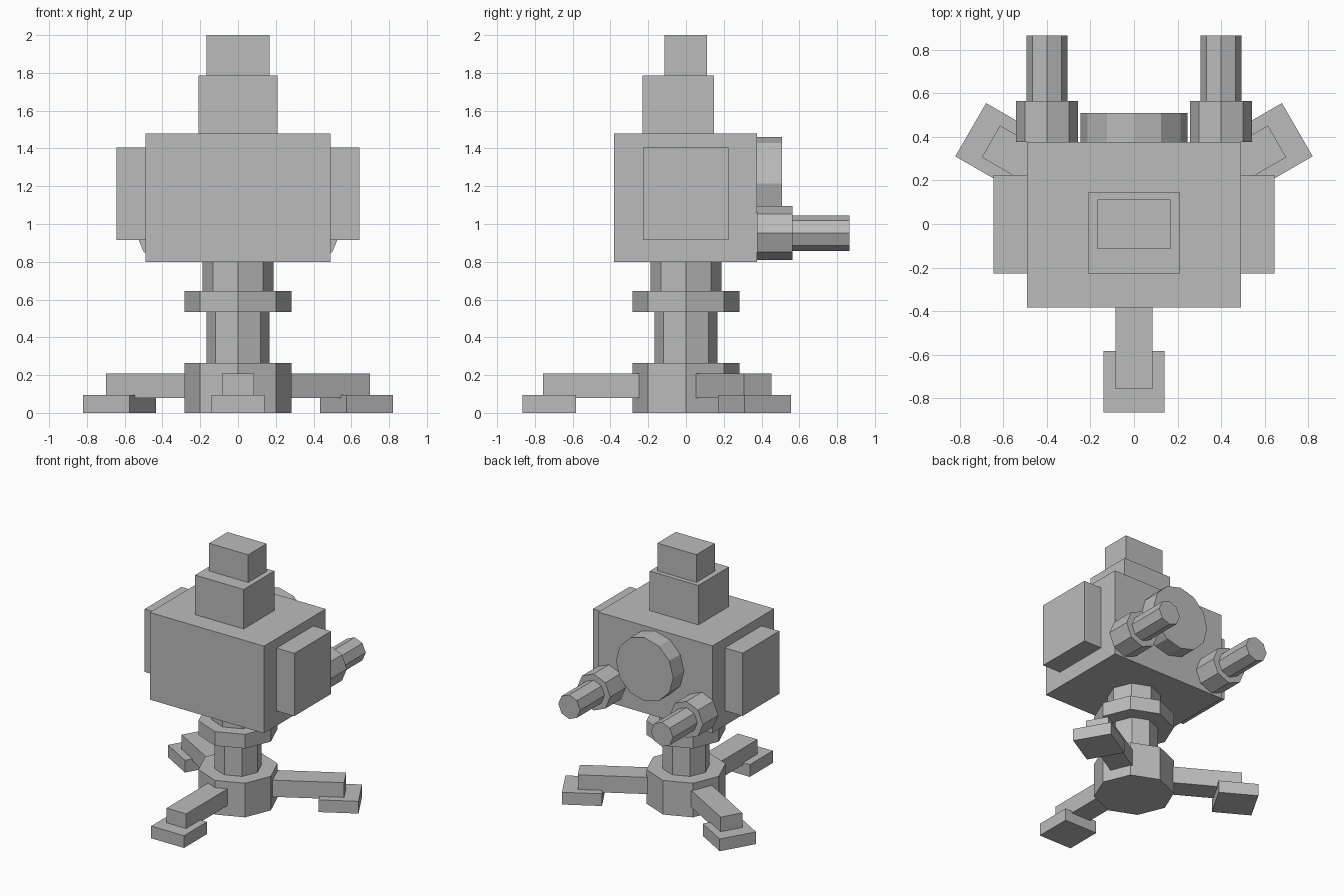
import bpy, math
from mathutils import Matrix, Vector

if "Cube" in bpy.data.objects:
    bpy.data.objects.remove(bpy.data.objects["Cube"])

grey = bpy.data.materials.new("plain grey")
grey.diffuse_color = (0.5, 0.5, 0.5, 1)
grey.use_nodes = True
grey.node_tree.nodes["Principled BSDF"].inputs["Base Color"].default_value = grey.diffuse_color


def finish(name):
    ob = bpy.context.object
    ob.name = name
    ob.data.name = name
    ob.data.materials.append(grey)
    return ob


def box(name, x, y, z, turn=0.0):
    """Box from (min, max) ranges, turned about the z axis through the origin."""
    bpy.ops.mesh.primitive_cube_add(size=1)
    ob = finish(name)
    size = Vector((x[1] - x[0], y[1] - y[0], z[1] - z[0]))
    mid = Vector((x[0] + x[1], y[0] + y[1], z[0] + z[1])) / 2
    ob.data.transform(Matrix.Rotation(turn, 4, 'Z') @ Matrix.Translation(mid)
                      @ Matrix.Diagonal(size.to_4d()))
    return ob


def prism(name, r, a, b, sides=8, centre=None):
    """Upright prism from z=a to b, or from y=a to b around centre (x, z)."""
    bpy.ops.mesh.primitive_cylinder_add(vertices=sides, radius=r, depth=b - a)
    ob = finish(name)
    mid = (a + b) / 2
    if centre is None:
        m = Matrix.Translation((0, 0, mid))
    else:
        m = Matrix.Translation((centre[0], mid, centre[1])) @ Matrix.Rotation(-math.pi / 2, 4, 'X')
    ob.data.transform(m)
    return ob


# Pedestal: hub, column and collar
prism("base_hub", 0.283, 0, 0.265)
prism("lower_column", 0.168, 0.265, 0.535)
prism("column_collar", 0.283, 0.535, 0.645)
prism("upper_column", 0.189, 0.645, 0.80)

# Three legs with feet
for i, side in enumerate(("front", "right", "left")):
    turn = math.radians(120 * i)
    box(side + "_leg", (-0.084, 0.084), (-0.758, -0.19), (0.079, 0.209), turn)
    box(side + "_foot", (-0.141, 0.141), (-0.865, -0.582), (0, 0.095), turn)

# Body and stacked top
box("body", (-0.491, 0.491), (-0.382, 0.376), (0.80, 1.478))
box("top_block", (-0.209, 0.209), (-0.229, 0.147), (1.478, 1.785))
box("top_cap", (-0.168, 0.168), (-0.115, 0.112), (1.785, 2.0))

# Round plate on the back
prism("back_disc", 0.246, 0.376, 0.509, 12, (0, 1.215))

# Side plates and the pair of barrels
for s, side in ((-1, "left"), (1, "right")):
    box(side + "_side_plate", sorted((s * 0.491, s * 0.644)), (-0.228, 0.224), (0.916, 1.404))
    prism(side + "_barrel_collar", 0.142, 0.376, 0.565, 8, (s * 0.399, 0.952))
    prism(side + "_barrel", 0.094, 0.565, 0.865, 8, (s * 0.399, 0.952))
